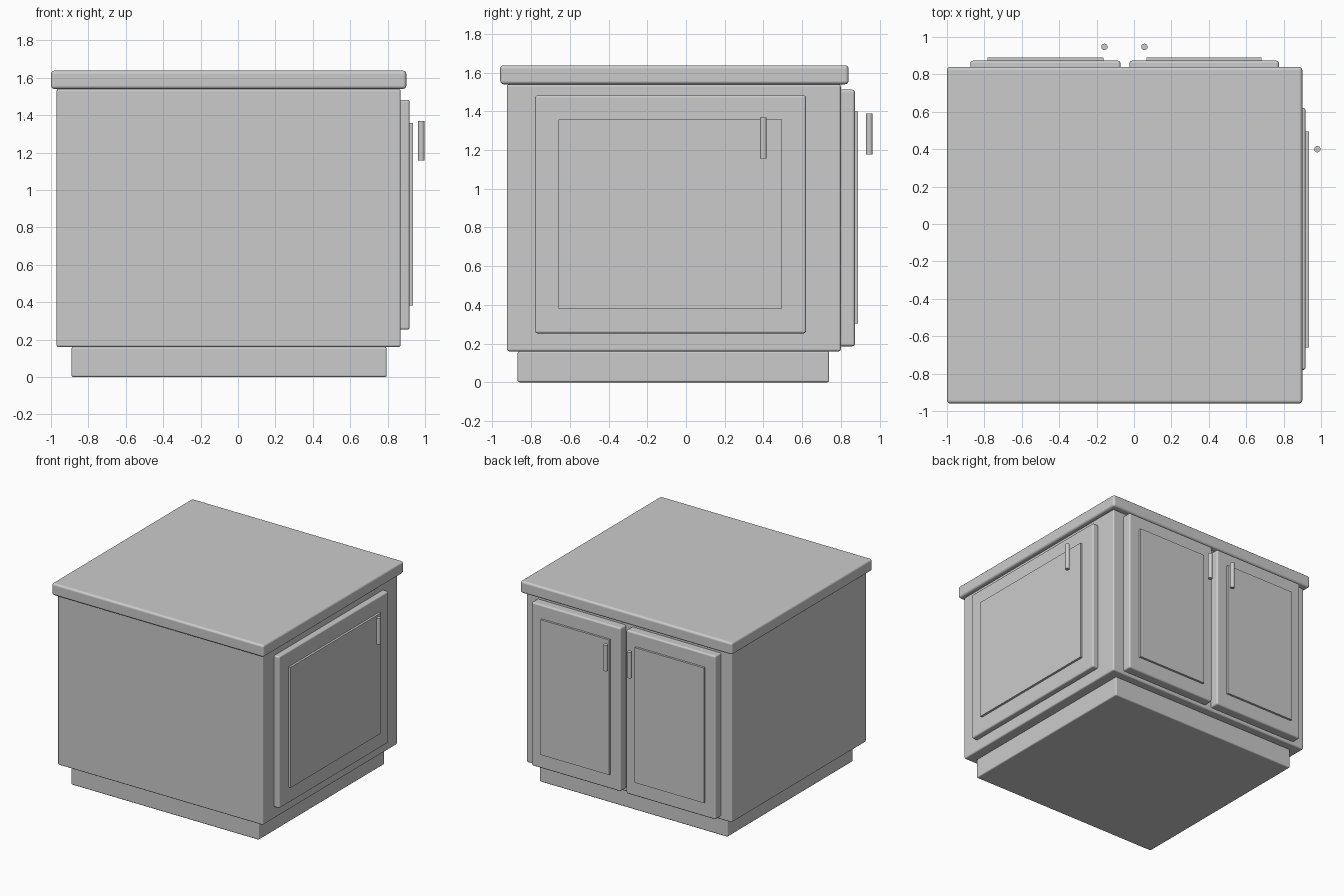
import bpy
import math

if "Cube" in bpy.data.objects:
    bpy.data.objects.remove(bpy.data.objects["Cube"])

gray = bpy.data.materials.new("plain gray")
gray.diffuse_color = (0.6, 0.6, 0.6, 1)
gray.use_nodes = True
gray.node_tree.nodes["Principled BSDF"].inputs["Base Color"].default_value = gray.diffuse_color


def box(name, x, y, z, bevel=0.0):
    """Box spanning the given (min, max) ranges, with optional rounded edges."""
    bpy.ops.mesh.primitive_cube_add(size=1)
    ob = bpy.context.object
    ob.name = name
    ob.location = [(a + b) / 2 for a, b in (x, y, z)]
    ob.scale = [b - a for a, b in (x, y, z)]
    bpy.ops.object.transform_apply(location=False, rotation=False, scale=True)
    ob.data.materials.append(gray)
    if bevel:
        bpy.ops.object.shade_smooth_by_angle(angle=math.radians(40))
        mod = ob.modifiers.new("rounded edges", 'BEVEL')
        mod.width = bevel
        mod.segments = 3
        mod.harden_normals = True
    return ob


def handle(name, x, y, z):
    """Upright round bar."""
    bpy.ops.mesh.primitive_cylinder_add(vertices=24, radius=0.017, depth=z[1] - z[0],
                                        location=(x, y, sum(z) / 2))
    ob = bpy.context.object
    ob.name = name
    ob.data.materials.append(gray)
    bpy.ops.object.shade_smooth_by_angle(angle=math.radians(40))


# Plinth, cabinet body and worktop
box("plinth", (-0.89, 0.795), (-0.87, 0.74), (0, 0.16), 0.01)
box("cabinet_body", (-0.97, 0.87), (-0.925, 0.80), (0.16, 1.54), 0.012)
box("worktop", (-1.0, 0.90), (-0.96, 0.84), (1.54, 1.638), 0.018)

# Side door on the right
box("side_door", (0.86, 0.917), (-0.78, 0.62), (0.253, 1.482), 0.012)
box("side_door_panel", (0.90, 0.935), (-0.66, 0.495), (0.382, 1.358))
handle("side_door_handle", 0.98, 0.40, (1.157, 1.368))

# Pair of doors at the back: door range, panel range, handle position
for side, door, panel, hx in (("left", (-0.875, -0.072), (-0.783, -0.163), -0.158),
                              ("right", (-0.024, 0.775), (0.067, 0.682), 0.056)):
    box(side + "_back_door", door, (0.79, 0.873), (0.186, 1.512), 0.014)
    box(side + "_back_door_panel", panel, (0.85, 0.89), (0.305, 1.40))
    handle(side + "_back_door_handle", hx, 0.947, (1.178, 1.388))
